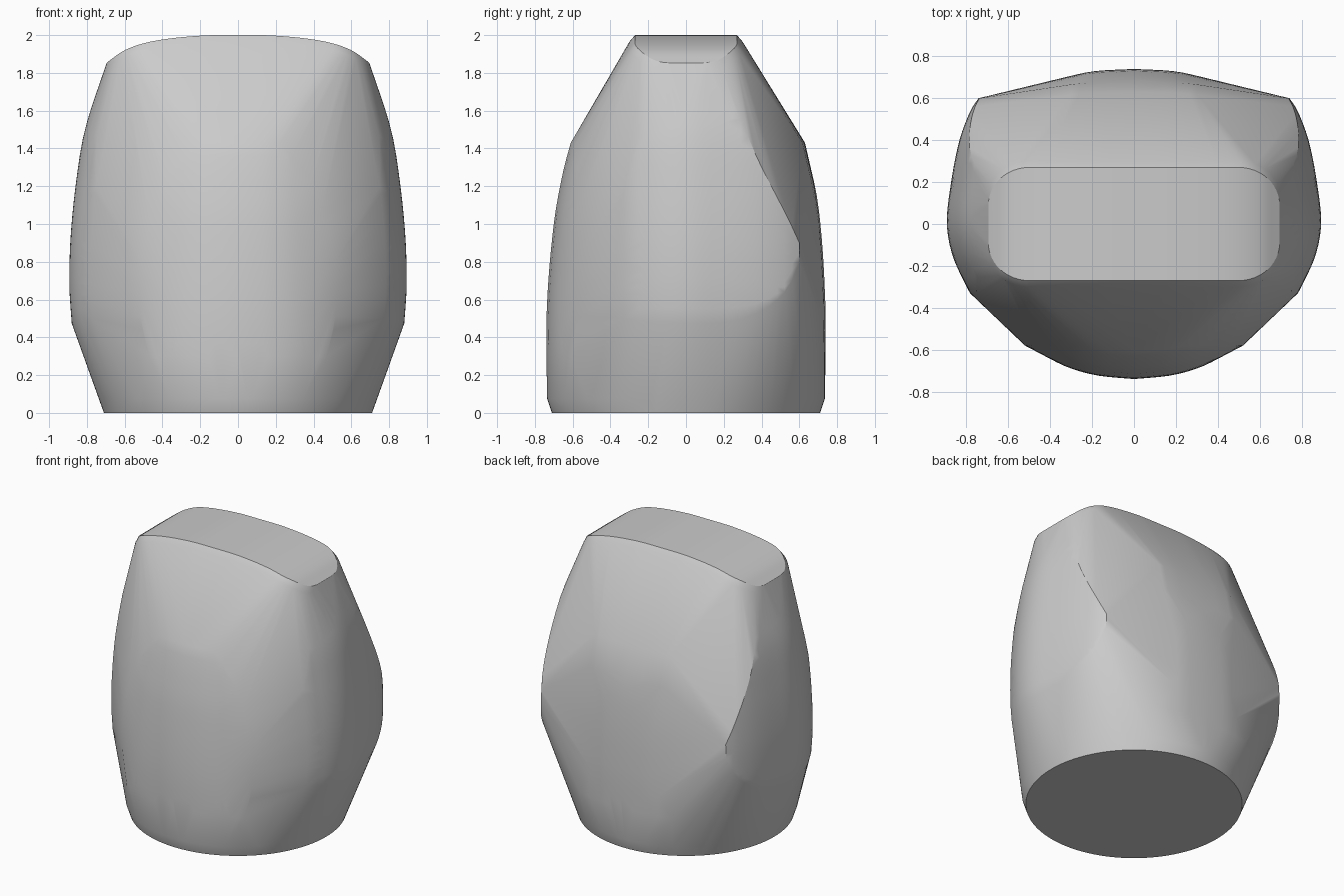
import bpy, bmesh
from math import sin, cos, pi, radians

if "Cube" in bpy.data.objects:
    bpy.data.objects.remove(bpy.data.objects["Cube"])


def curve(pts, t):
    """Smooth value at t through (key, value) points."""
    n = len(pts)
    t = min(max(t, pts[0][0]), pts[-1][0])
    i = max(k for k in range(n - 1) if pts[k][0] <= t)

    def slope(k):
        a, b = pts[max(k - 1, 0)], pts[min(k + 1, n - 1)]
        return (b[1] - a[1]) / (b[0] - a[0])
    (x0, y0), (x1, y1) = pts[i], pts[i + 1]
    h = x1 - x0
    s = (t - x0) / h
    return (y0 * (2*s**3 - 3*s*s + 1) + h * slope(i) * (s**3 - 2*s*s + s)
            + y1 * (3*s*s - 2*s**3) + h * slope(i + 1) * (s**3 - s*s))


def span(a, b, n):
    return [a + (b - a) * i / n for i in range(n + 1)]


points = []


def add(x, y, z):
    points.extend([(x, y, z), (-x, y, z)])


# Round base with a small chamfer
for i in range(97):
    a = -pi / 2 + pi * i / 96
    add(0.71 * cos(a), 0.71 * sin(a), 0)
    add(0.735 * cos(a), 0.735 * sin(a), 0.075)

# Bulging side pads, pointed towards the back
side = [(0.48, 0.88), (0.65, 0.892), (0.9, 0.888), (1.2, 0.86), (1.5, 0.81), (1.84, 0.70)]
drop = [(-0.33, 0.11), (-0.16, 0.03), (0, 0), (0.2, 0.02), (0.4, 0.06), (0.54, 0.112), (0.6, 0.15)]
low = [(-0.33, 0.5), (-0.16, 0.48), (0.2, 0.48), (0.4, 0.54), (0.54, 0.66), (0.6, 0.8)]
high = [(-0.33, 1.2), (-0.16, 1.7), (0.2, 1.7), (0.4, 1.3), (0.54, 1.03), (0.6, 0.9)]
for y in span(-0.33, 0.6, 24):
    for z in span(curve(low, y), curve(high, y), 16):
        add(curve(side, z) - curve(drop, y), y, z)

# Domed front panel
front = [(0.08, 0.737), (0.55, 0.737), (1.0, 0.70), (1.28, 0.65), (1.43, 0.61)]
fdrop = [(0, 0), (0.18, 0.018), (0.33, 0.062), (0.51, 0.157)]
fwide = [(0.3, 0.47), (0.5, 0.515), (0.75, 0.515), (1.0, 0.47), (1.25, 0.37), (1.43, 0.22)]
for z in span(0.3, 1.43, 16):
    for x in span(0, curve(fwide, z), 12):
        add(x, -max(curve(front, z) - curve(fdrop, x), 0.58), z)

# Domed back panel
back = [(0.08, 0.737), (0.6, 0.737), (1.1, 0.70), (1.43, 0.63)]
bdrop = [(0, 0), (0.2, 0.012), (0.38, 0.052)]
for z in span(0.3, 1.43, 16):
    for x in span(0, 0.37 if z < 1.2 else 0.3, 8):
        add(x, curve(back, z) - curve(bdrop, x) * (1 if z < 1.2 else 0.4), z)

# Arched rounded top with a narrow bevel
arch = [(0, 2.0), (0.2, 1.997), (0.45, 1.968), (0.6, 1.92), (0.70, 1.85)]


def top_half_depth(x):
    if x < 0.5:
        return 0.27
    s = (x - 0.5) / 0.195
    return 0.09 + 0.18 * max(0, 1 - s * s) ** 0.5


for x in span(0, 0.5, 14) + [0.5 + 0.195 * sin(pi / 2 * i / 12) for i in range(1, 13)]:
    d = top_half_depth(x)
    for s in (-1, 1):
        add(x, s * d, curve(arch, x))
        add(x * 1.008, s * (d + 0.03), curve(arch, x) - 0.035)

# Skin all the sections into one body
bm = bmesh.new()
for p in points:
    bm.verts.new(p)
bmesh.ops.remove_doubles(bm, verts=bm.verts, dist=0.002)
bmesh.ops.convex_hull(bm, input=bm.verts, use_existing_faces=False)
bmesh.ops.delete(bm, geom=[v for v in bm.verts if not v.link_faces], context='VERTS')
bmesh.ops.dissolve_limit(bm, angle_limit=radians(0.5), verts=bm.verts, edges=bm.edges)
bmesh.ops.recalc_face_normals(bm, faces=bm.faces)
mesh = bpy.data.meshes.new("body")
bm.to_mesh(mesh)
bm.free()
body = bpy.data.objects.new("body", mesh)
bpy.context.collection.objects.link(body)
bpy.context.view_layer.objects.active = body
body.select_set(True)
bpy.ops.object.shade_smooth_by_angle(angle=radians(30))
